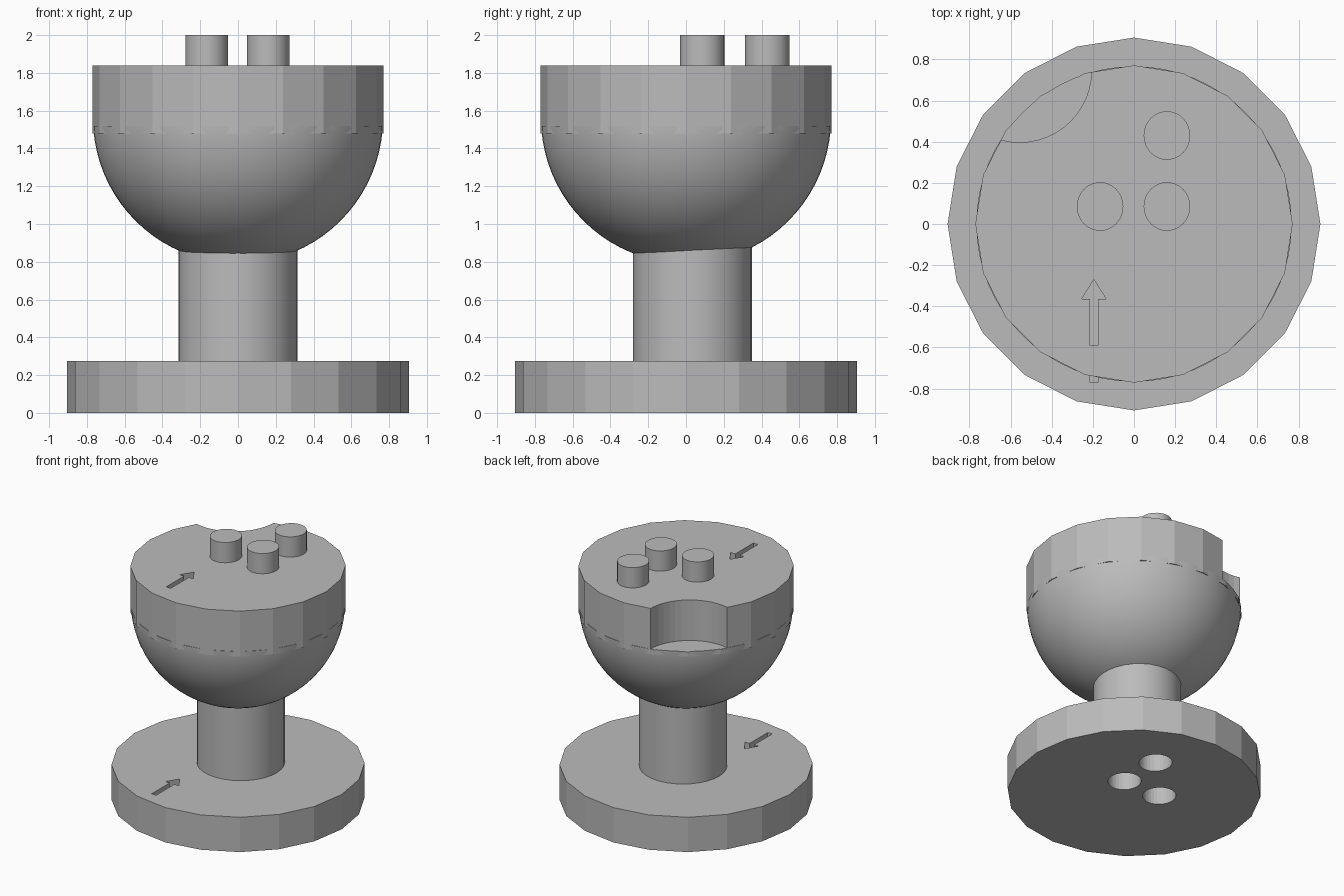
import bpy, bmesh, math

old = bpy.data.objects.get("Cube")
if old:
    bpy.data.objects.remove(old, do_unlink=True)

grey = bpy.data.materials.new("plain grey")
grey.use_nodes = True
GREY = (0.5, 0.5, 0.5, 1)
grey.diffuse_color = GREY
grey.node_tree.nodes["Principled BSDF"].inputs["Base Color"].default_value = GREY


def make(name, bm, smooth=False):
    bmesh.ops.recalc_face_normals(bm, faces=bm.faces)
    mesh = bpy.data.meshes.new(name)
    bm.to_mesh(mesh)
    bm.free()
    mesh.materials.append(grey)
    obj = bpy.data.objects.new(name, mesh)
    bpy.context.collection.objects.link(obj)
    if smooth:
        activate(obj)
        bpy.ops.object.shade_smooth_by_angle(angle=math.radians(30))
    return obj


def activate(obj):
    bpy.ops.object.select_all(action='DESELECT')
    obj.select_set(True)
    bpy.context.view_layer.objects.active = obj


def prism(name, outline, z0, z1, smooth=False):
    """Extrude a flat outline from z0 to z1."""
    bm = bmesh.new()
    face = bm.faces.new([bm.verts.new((x, y, z0)) for x, y in outline])
    top = bmesh.ops.extrude_face_region(bm, geom=[face])["geom"]
    for v in top:
        if isinstance(v, bmesh.types.BMVert):
            v.co.z = z1
    return make(name, bm, smooth)


def ring(r, n, x=0, y=0, ry=None):
    ry = ry or r
    return [(x + r * math.cos(2 * math.pi * i / n),
             y + ry * math.sin(2 * math.pi * i / n)) for i in range(n)]


def arrow(tip):
    """Arrow outline pointing to the back."""
    half = [(0.06, -0.095), (0.02, -0.095), (0.02, -0.32)]
    pts = [(0, 0)] + half + [(-x, y) for x, y in reversed(half)]
    return [(-0.195 + x, tip + y) for x, y in pts]


def carve(obj, cutters):
    for cutter in cutters:
        cutter.hide_render = True
        mod = obj.modifiers.new("carve", 'BOOLEAN')
        mod.operation, mod.solver, mod.object = 'DIFFERENCE', 'EXACT', cutter
        activate(obj)
        bpy.ops.object.modifier_apply(modifier=mod.name)
        bpy.data.objects.remove(cutter, do_unlink=True)


PINS = [(-0.165, 0.085), (0.16, 0.085), (0.16, 0.43)]
BASE_TOP, BOWL_TOP, HEAD_TOP = 0.275, 1.52, 1.84

# Foot disc with sockets underneath and an engraved arrow
base = prism("base_disc", ring(0.906, 20), 0, BASE_TOP)
cuts = [prism("socket_cutter", ring(0.117, 32, x, y, 0.122), -0.1, 0.2) for x, y in PINS]
cuts.append(prism("arrow_cutter", arrow(-0.45), BASE_TOP - 0.05, BASE_TOP + 0.1))
carve(base, cuts)

# Stem, slightly behind the centre
prism("stem", ring(0.315, 32, 0, 0.035), BASE_TOP - 0.02, 0.95, True)

# Round bowl, cut flat at the top
bm = bmesh.new()
bmesh.ops.create_uvsphere(bm, u_segments=64, v_segments=40, radius=0.768)
bmesh.ops.translate(bm, verts=bm.verts, vec=(0, 0, 1.56))
cut = bmesh.ops.bisect_plane(bm, geom=bm.verts[:] + bm.edges[:] + bm.faces[:],
                             plane_co=(0, 0, BOWL_TOP), plane_no=(0, 0, 1),
                             clear_outer=True)["geom_cut"]
bmesh.ops.contextual_create(bm, geom=[e for e in cut if isinstance(e, bmesh.types.BMEdge)])
make("bowl", bm, True)

# Faceted head with a round corner notch and an engraved arrow
head = prism("head_disc", ring(0.771, 20), 1.48, HEAD_TOP)
carve(head, [
    prism("notch_cutter", ring(0.348, 48, -0.555, 0.745), BOWL_TOP - 0.002, 2.1),
    prism("head_arrow_cutter", arrow(-0.27), HEAD_TOP - 0.05, HEAD_TOP + 0.1),
])

# Pins on the head
for i, (x, y) in enumerate(PINS):
    prism(f"pin_{i + 1}", ring(0.113, 32, x, y, 0.118), HEAD_TOP - 0.04, 2.0, True)
